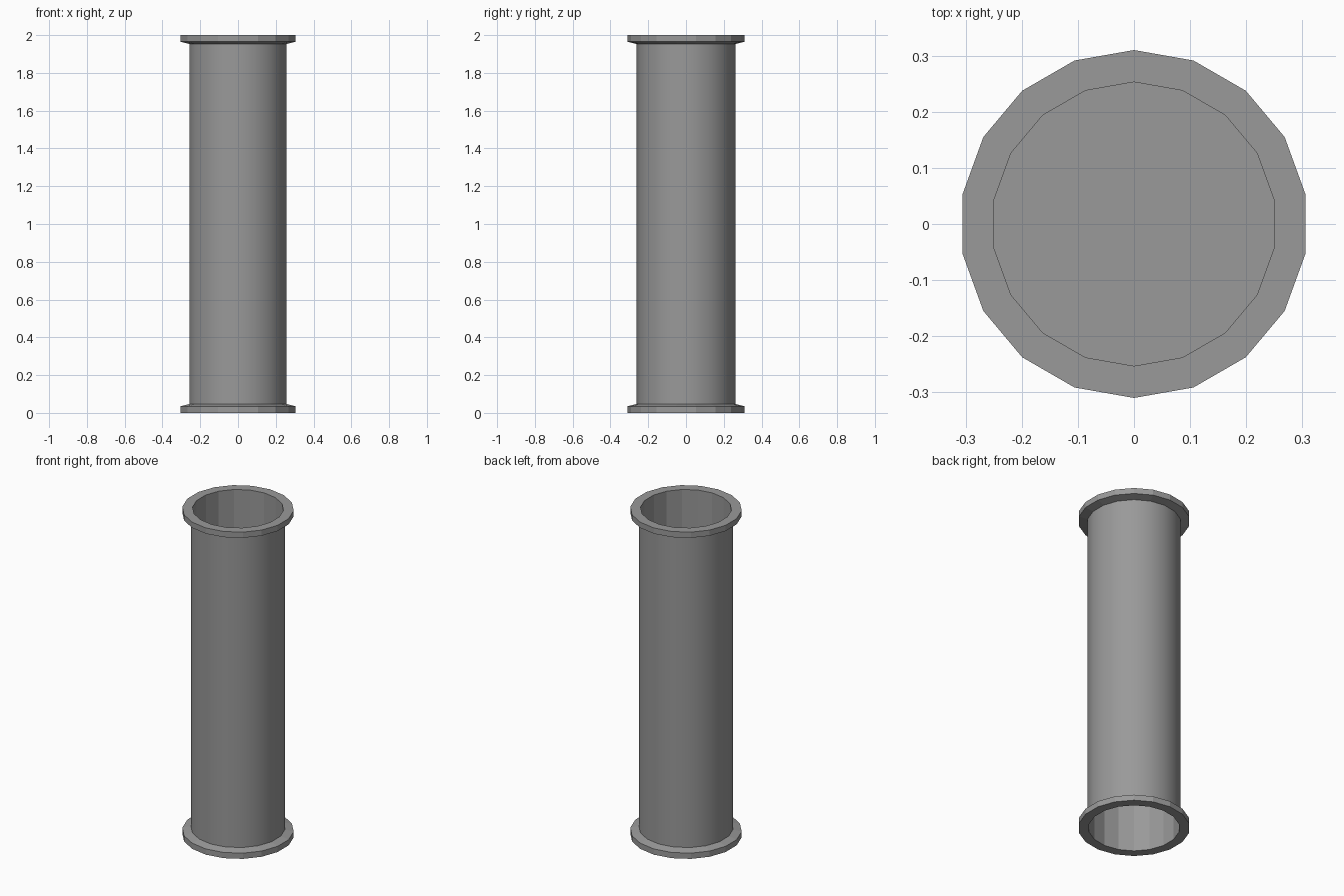
import bpy, bmesh
from math import sin, cos, pi

if "Cube" in bpy.data.objects:
    bpy.data.objects.remove(bpy.data.objects["Cube"])

SIDES = 18
HEIGHT = 2.0

# Half profile (radius, height) from the middle of the bore out over the flange
end = [(0.253, HEIGHT / 2), (0.253, 0.0), (0.31, 0.0), (0.31, 0.035), (0.262, 0.047)]
# The mirrored end shares the ring in the middle of the bore
profile = end + [(r, HEIGHT - z) for r, z in reversed(end[1:])]

# Revolve the closed profile into a pipe
bm = bmesh.new()
rings = []
for r, z in profile:
    rings.append([bm.verts.new((r * sin(2 * pi * i / SIDES), r * cos(2 * pi * i / SIDES), z))
                  for i in range(SIDES)])

for k in range(len(rings)):
    a, b = rings[k], rings[(k + 1) % len(rings)]
    for i in range(SIDES):
        j = (i + 1) % SIDES
        face = bm.faces.new((a[i], a[j], b[j], b[i]))
        face.smooth = (k == len(end) - 1)   # only the long outer wall is smooth
bmesh.ops.recalc_face_normals(bm, faces=bm.faces)

# Partition closing the bore halfway
partition = bm.faces.new(rings[0])
partition.normal_update()
if partition.normal.z < 0:
    partition.normal_flip()

# Keep the flange edges crisp
for e in bm.edges:
    e.smooth = all(f.smooth for f in e.link_faces)

mesh = bpy.data.meshes.new("flanged_pipe")
bm.to_mesh(mesh)
bm.free()

# Dark grey metal
metal = bpy.data.materials.new("dark_grey_metal")
metal.diffuse_color = (0.32, 0.32, 0.32, 1)
metal.use_nodes = True
metal.node_tree.nodes["Principled BSDF"].inputs["Base Color"].default_value = metal.diffuse_color
mesh.materials.append(metal)

pipe = bpy.data.objects.new("flanged_pipe", mesh)
bpy.context.collection.objects.link(pipe)
